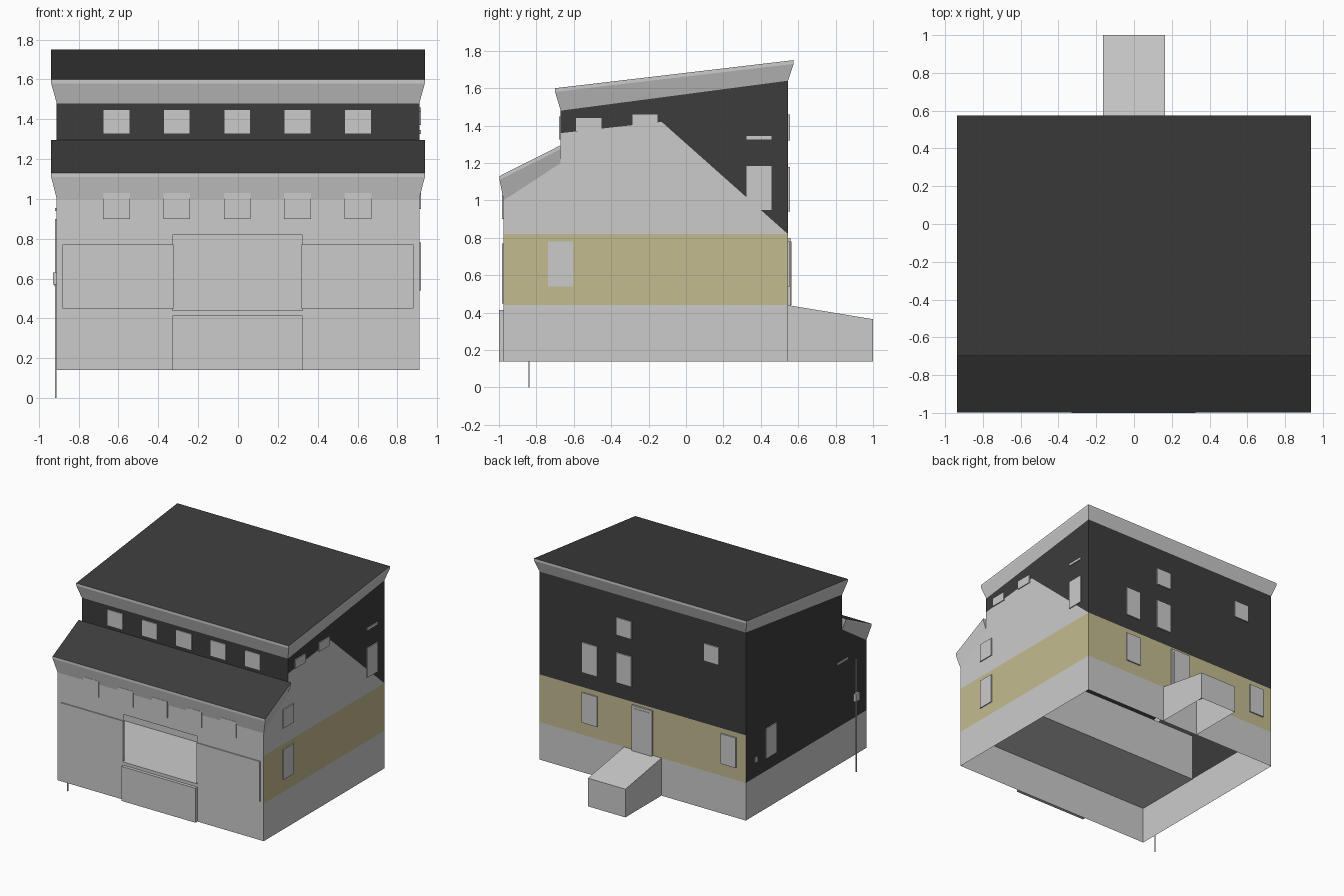
import bpy
import bmesh
from mathutils import Vector

if "Cube" in bpy.data.objects:
    bpy.data.objects.remove(bpy.data.objects["Cube"])


def mat(name, c):
    m = bpy.data.materials.new(name)
    m.diffuse_color = (*c, 1)
    m.use_nodes = True
    m.node_tree.nodes["Principled BSDF"].inputs["Base Color"].default_value = m.diffuse_color
    return m


DARK = mat("dark_cladding", (0.045, 0.045, 0.045))
OCHRE = mat("ochre_band", (0.55, 0.5, 0.28))


def shell(name, faces, material=None):
    """Faces are (points, outward direction); each is flipped to face outward."""
    bm = bmesh.new()
    for pts, out in faces:
        f = bm.faces.new([bm.verts.new(p) for p in pts])
        f.normal_update()
        if f.normal.dot(Vector(out)) < 0:
            f.normal_flip()
    bmesh.ops.remove_doubles(bm, verts=bm.verts, dist=1e-4)
    me = bpy.data.meshes.new(name)
    bm.to_mesh(me)
    bm.free()
    ob = bpy.data.objects.new(name, me)
    bpy.context.collection.objects.link(ob)
    if material:
        me.materials.append(material)
    return ob


def box(name, x0, x1, y0, y1, z0, z1, material=None):
    bm = bmesh.new()
    bmesh.ops.create_cube(bm, size=1)
    for v in bm.verts:
        v.co = (x1 if v.co.x > 0 else x0, y1 if v.co.y > 0 else y0, z1 if v.co.z > 0 else z0)
    me = bpy.data.meshes.new(name)
    bm.to_mesh(me)
    bm.free()
    ob = bpy.data.objects.new(name, me)
    bpy.context.collection.objects.link(ob)
    if material:
        me.materials.append(material)
    return ob


W, YF, YB, YU = 0.91, -0.975, 0.545, -0.67   # half width, front, back, upper front
FRONT, BACK, LEFT, RIGHT = (0, -1, 0), (0, 1, 0), (-1, 0, 0), (1, 0, 0)
UP, DOWN = (0, 0, 1), (0, 0, -1)


def wall_y(y, z0, z1, out, x0=-W, x1=W):
    return [(x0, y, z0), (x1, y, z0), (x1, y, z1), (x0, y, z1)], out


def wall_x(x, profile, out):
    return [(x, y, z) for y, z in profile], out


def level(z, y0, y1, out):
    return [(-W, y0, z), (W, y0, z), (W, y1, z), (-W, y1, z)], out


def band(z0, z1):
    return [(YF, z0), (YB, z0), (YB, z1), (YF, z1)]


# foundation, open below
shell("foundation", [wall_y(YF, 0.14, 0.44, FRONT), wall_y(YB, 0.14, 0.44, BACK),
                     wall_x(W, band(0.14, 0.44), RIGHT), wall_x(-W, band(0.14, 0.44), LEFT)])

# ground storey band
shell("ochre_walls", [wall_y(YB, 0.44, 0.82, BACK), wall_x(W, band(0.44, 0.82), RIGHT)], OCHRE)

# front wall around the porch opening
shell("front_wall", [wall_y(YF, 0.44, 0.82, FRONT, -W, -0.33),
                     wall_y(YF, 0.44, 0.82, FRONT, 0.325, W),
                     wall_y(YF, 0.82, 1.0, FRONT)])

# recessed porch
shell("porch_recess", [level(0.44, YF, -0.39, UP), wall_y(-0.39, 0.44, 0.82, FRONT),
                       level(0.82, YF, -0.39, DOWN)])

# right gable, light lower part
shell("right_gable", [wall_x(W, [(YF, 0.82), (YB, 0.82), (-0.13, 1.42), (YU, 1.36),
                                 (YU, 1.2), (YF, 1.0)], RIGHT)])

# dark upper walls
left_profile = [(YF, 0.44), (YB, 0.44), (YB, 1.64), (YU, 1.48), (YU, 1.2), (YF, 1.0)]
shell("dark_walls", [wall_y(YB, 0.82, 1.64, BACK), wall_y(YU, 1.2, 1.48, FRONT),
                     wall_x(-W, left_profile, LEFT),
                     wall_x(W, [(YB, 0.82), (YB, 1.64), (YU, 1.48), (YU, 1.36), (-0.13, 1.42)], RIGHT)],
      DARK)


def roof(name, front, back, low_front, low_back, rim):
    """Sloping roof plane with a thin rim and a skirt tapering in to the walls."""
    def ring(w, f, b, dz=0):
        return [(-w, f[0], f[1] - dz), (w, f[0], f[1] - dz),
                (w, b[0], b[1] - dz), (-w, b[0], b[1] - dz)]
    top, mid, low = ring(0.938, front, back), ring(0.938, front, back, rim), ring(W, low_front, low_back)
    shell(name, [(top, UP)], DARK)
    skirt = []
    for a, b in ((top, mid), (mid, low)):
        for i, out in enumerate((FRONT, RIGHT, BACK, LEFT)):
            j = (i + 1) % 4
            skirt.append(([a[i], a[j], b[j], b[i]], out))
    shell(name + "_eaves", skirt)


roof("upper_roof", (-0.7, 1.6), (0.575, 1.75), (YU, 1.48), (YB, 1.64), 0.02)
roof("lower_roof", (-0.997, 1.13), (YU, 1.295), (YF, 1.0), (YU, 1.2), 0.02)

# front windows, two rows
P = 0.008
for i in range(5):
    x = -0.61 + i * 0.303
    box("front_upper_window", x - 0.067, x + 0.067, YU - P, YU + P, 1.325, 1.45)
    box("front_lower_window", x - 0.067, x + 0.067, YF - P, YF + P, 0.9, 1.03)

# front screens and porch skirt panel
for x0, x1 in ((-0.88, -0.325), (0.32, 0.88)):
    box("porch_screen", x0, x1, YF - P, YF + P, 0.45, 0.77)
box("porch_panel", -0.33, 0.325, -1.0, YF, 0.14, 0.415)

# back windows and door
for x, z0, z1 in ((0.466, 0.94, 1.18), (0.164, 0.94, 1.18), (0.164, 1.32, 1.46),
                  (-0.61, 1.32, 1.46), (0.466, 0.54, 0.78), (-0.76, 0.54, 0.78)):
    box("back_window", x - 0.067, x + 0.067, YB - P, YB + 0.01, z0, z1)
box("back_door", -0.09, 0.09, YB - P, YB + 0.015, 0.43, 0.8)
box("back_door_panel", -0.07, 0.07, YB, YB + 0.018, 0.44, 0.78)

# side windows
for y, z0, z1 in ((-0.67, 0.54, 0.78), (-0.67, 0.95, 1.1), (0.39, 0.95, 1.185),
                  (0.39, 1.325, 1.345), (-0.52, 1.37, 1.44), (-0.22, 1.39, 1.46)):
    box("right_window", W - P, W + P, y - 0.067, y + 0.067, z0, z1)
for y, z0, z1 in ((0.23, 0.54, 0.78), (-0.67, 0.94, 0.955)):
    box("left_window", -W - P, -W + P, y - 0.067, y + 0.067, z0, z1)

# utility meter, conduit and outlet on the left wall
box("meter_box", -0.93, -W, -0.865, -0.815, 0.57, 0.63)
box("conduit", -0.918, -0.912, -0.843, -0.837, 0.0, 0.9)
box("wall_outlet", -0.92, -W, 0.405, 0.435, 0.56, 0.6)

# back bulkhead with sloping top, open below
s = 0.165
slope = [(YB, 0.14), (1.0, 0.14), (1.0, 0.365), (YB, 0.44)]
shell("back_bulkhead", [wall_x(s, slope, RIGHT), wall_x(-s, slope, LEFT),
                        wall_y(1.0, 0.14, 0.365, BACK, -s, s),
                        ([(-s, YB, 0.44), (s, YB, 0.44), (s, 1.0, 0.365), (-s, 1.0, 0.365)], UP)])
